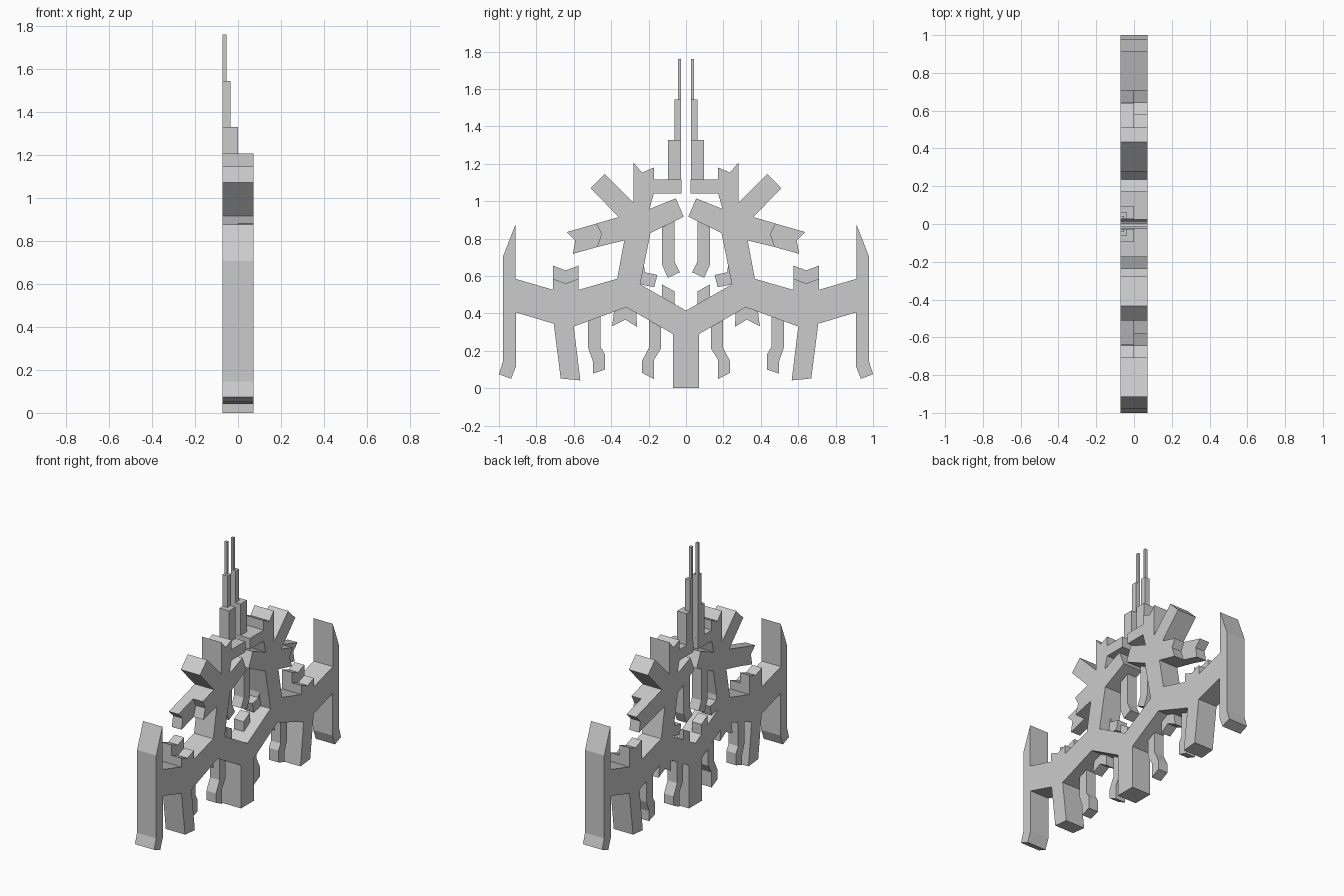
import bpy, bmesh

BACK, FRONT = -0.072, 0.072          # full slab depth along x
MID = 0.0                            # thin details only fill the back half


def slab(name, outline, x0, x1):
    """Extrude a y/z outline between two x planes."""
    bm = bmesh.new()
    base = bm.faces.new([bm.verts.new((x0, y, z)) for y, z in outline])
    grown = bmesh.ops.extrude_face_region(bm, geom=[base])
    for v in grown["geom"]:
        if isinstance(v, bmesh.types.BMVert):
            v.co.x = x1
    bmesh.ops.recalc_face_normals(bm, faces=bm.faces[:])
    mesh = bpy.data.meshes.new(name)
    bm.to_mesh(mesh)
    bm.free()
    obj = bpy.data.objects.new(name, mesh)
    bpy.context.collection.objects.link(obj)
    return obj


def pair(name, outline, x0=BACK, x1=MID):
    """A slab and its mirror image across y = 0."""
    slab(name + "_right", outline, x0, x1)
    slab(name + "_left", [(-y, z) for y, z in reversed(outline)], x0, x1)


# Right half of the branching body, from the centre foot round to the centre V
half = [
    (0.07, 0), (0.07, 0.29), (0.32, 0.433), (0.60, 0.33),           # centre leg, arm
    (0.562, 0.045 + 0.005), (0.565, 0.042), (0.67, 0.052), (0.707, 0.345),  # side leg
    (0.908, 0.405), (0.908, 0.12), (0.935, 0.05), (1.0, 0.075),     # end post foot
    (0.978, 0.145), (0.978, 0.705), (0.912, 0.875), (0.912, 0.585), # end post
    (0.71, 0.526), (0.71, 0.585), (0.643, 0.56), (0.576, 0.585),    # notched stub
    (0.576, 0.525), (0.368, 0.585), (0.33, 0.79),                   # trunk outside
    (0.475, 0.755), (0.452, 0.825), (0.48, 0.88),                   # side branch end
    (0.36, 0.915), (0.51, 1.07), (0.435, 1.145), (0.28, 0.99),      # diagonal branch
    (0.28, 1.205), (0.235, 1.153), (0.172, 1.18),                   # crown stub
    (0.172, 1.115), (0.025, 1.115), (0.025, 1.042), (0.172, 1.042), # spire ledge
    (0.195, 0.958), (0.055, 1.015), (0.012, 0.917),                 # inner branch
    (0.19, 0.83), (0.245, 0.555),                                   # trunk inside
]
half[4:6] = [(0.565, 0.052 - 0.01)]
body = half + [(0, 0.415)] + [(-y, z) for y, z in reversed(half)]
slab("branching_body", body, BACK, FRONT)

# Thin extensions on the back half
pair("side_branch_tip", [(0.475, 0.755), (0.605, 0.718), (0.592, 0.79),
                         (0.637, 0.835), (0.48, 0.88), (0.452, 0.825)])
pair("stub_cap", [(0.576, 0.585), (0.643, 0.56), (0.71, 0.585),
                  (0.71, 0.655), (0.643, 0.63), (0.576, 0.655)])

# Thin hanging legs with bent feet
pair("outer_hanging_leg", [(0.456, 0.383), (0.456, 0.22), (0.433, 0.18), (0.433, 0.10),
                           (0.498, 0.078), (0.498, 0.145), (0.523, 0.215), (0.523, 0.358)])
pair("inner_hanging_leg", [(0.135, 0.327), (0.135, 0.21), (0.172, 0.15), (0.172, 0.05),
                           (0.235, 0.082), (0.235, 0.145), (0.197, 0.22), (0.197, 0.3625)])
pair("upper_hanging_leg", [(0.062, 0.893), (0.062, 0.68), (0.033, 0.62), (0.097, 0.59),
                           (0.128, 0.66), (0.128, 0.86)])

# Small growths on the arms and trunk
pair("arm_spur", [(0.062, 0.45), (0.128, 0.488), (0.128, 0.555), (0.062, 0.518)])
pair("trunk_hook", [(0.245, 0.555), (0.17, 0.54), (0.153, 0.605),
                    (0.22, 0.62), (0.225, 0.655)])
pair("under_arm_notch", [(0.265, 0.4015), (0.262, 0.328), (0.325, 0.367),
                         (0.395, 0.332), (0.385, 0.409), (0.32, 0.433)])

# Twin stepped spires, each step half as thick as the last
for name, y1, z0, z1, depth in (("spire_base", 0.095, 1.115, 1.328, 0.072),
                                ("spire_middle", 0.061, 1.328, 1.543, 0.036),
                                ("spire_tip", 0.043, 1.543, 1.76, 0.018)):
    pair(name, [(0.026, z0), (y1, z0), (y1, z1), (0.026, z1)], BACK, BACK + depth)
